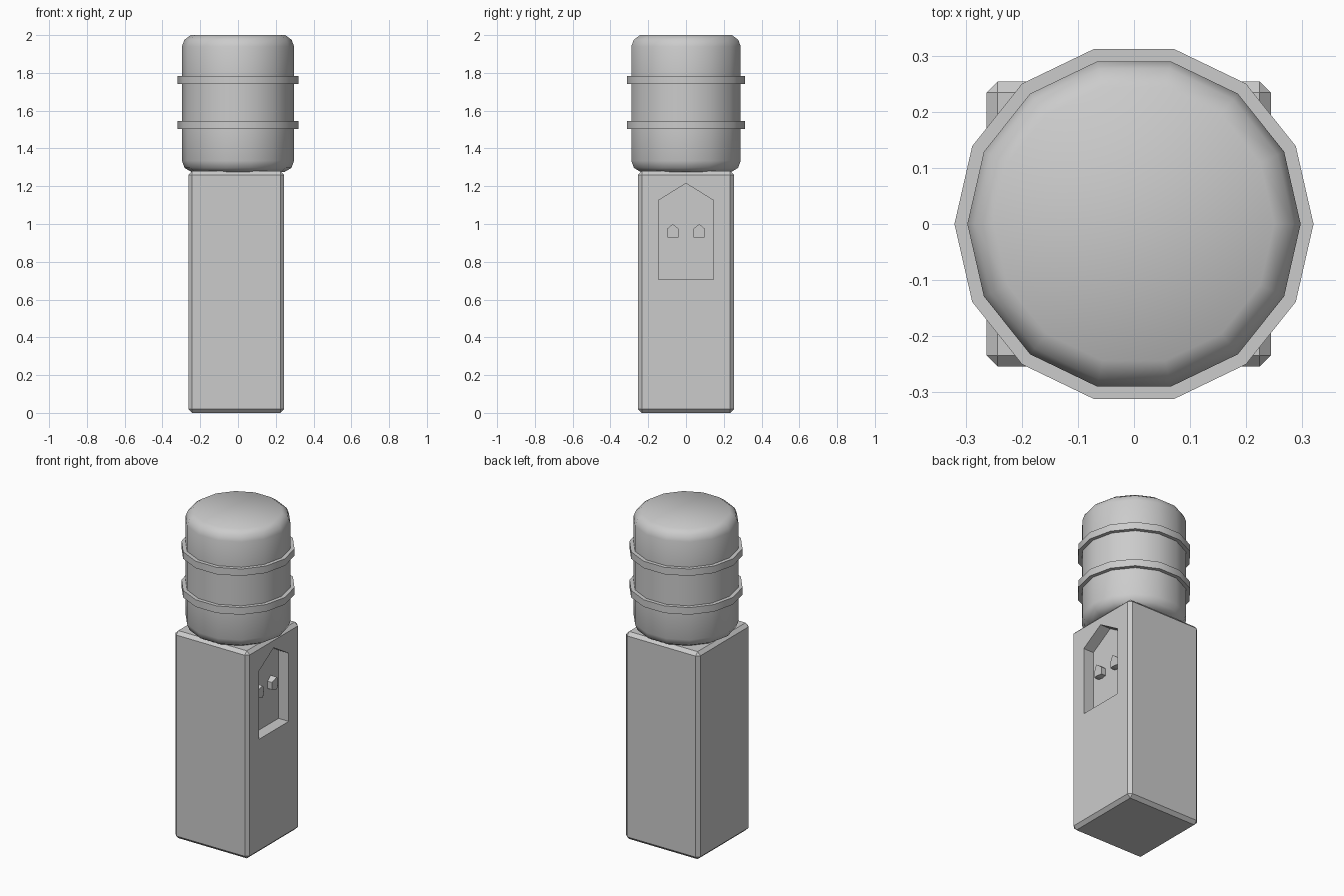
import bpy, bmesh, math

if "Cube" in bpy.data.objects:
    bpy.data.objects.remove(bpy.data.objects["Cube"])

SIDES = 14


def add_object(name, bm):
    bmesh.ops.recalc_face_normals(bm, faces=bm.faces[:])
    mesh = bpy.data.meshes.new(name)
    bm.to_mesh(mesh)
    bm.free()
    obj = bpy.data.objects.new(name, mesh)
    bpy.context.collection.objects.link(obj)
    return obj


def select_only(obj):
    bpy.ops.object.select_all(action='DESELECT')
    obj.select_set(True)
    bpy.context.view_layer.objects.active = obj


def prism(name, outline, offset):
    """Extrude a closed 3D outline along an offset vector."""
    bm = bmesh.new()
    face = bm.faces.new([bm.verts.new(p) for p in outline])
    ext = bmesh.ops.extrude_face_region(bm, geom=[face], use_keep_orig=True)
    moved = [g for g in ext["geom"] if isinstance(g, bmesh.types.BMVert)]
    bmesh.ops.translate(bm, verts=moved, vec=offset)
    return add_object(name, bm)


def revolve(name, profile):
    """Lathe a (radius, z) profile and cap both ends."""
    bm = bmesh.new()
    rings = []
    for r, z in profile:
        rings.append([bm.verts.new((r * math.cos(2 * math.pi * i / SIDES),
                                    r * math.sin(2 * math.pi * i / SIDES), z))
                      for i in range(SIDES)])
    for a, b in zip(rings, rings[1:]):
        for i in range(SIDES):
            j = (i + 1) % SIDES
            bm.faces.new((a[i], a[j], b[j], b[i]))
    bm.faces.new(rings[0])
    bm.faces.new(rings[-1])
    return add_object(name, bm)


# Cabinet: chamfered box, slightly behind centre in x
x0, x1, hy, top = -0.263, 0.244, 0.254, 1.28
cabinet = prism("cabinet", [(x0, -hy, 0), (x1, -hy, 0), (x1, hy, 0), (x0, hy, 0)],
                (0, 0, top))
bevel = cabinet.modifiers.new("chamfer", 'BEVEL')
bevel.width = 0.02
bevel.segments = 1

# Dispensing recess with a pointed top, cut into the right face
depth = 0.07
back = x1 - depth
cutter = prism("recess_cutter",
               [(back, y, z) for y, z in ((-0.146, 0.705), (0.146, 0.705), (0.146, 1.125),
                                          (0, 1.215), (-0.146, 1.125))],
               (depth + 0.1, 0, 0))
cut = cabinet.modifiers.new("recess", 'BOOLEAN')
cut.operation = 'DIFFERENCE'
cut.solver = 'EXACT'
cut.object = cutter
select_only(cabinet)
for name in ("chamfer", "recess"):
    bpy.ops.object.modifier_apply(modifier=name)
bpy.data.objects.remove(cutter)

# Two taps: small gabled blocks with a ridged front
for name, y in (("left_tap", -0.07), ("right_tap", 0.07)):
    tap = prism(name, [(back - 0.005, y + a, b) for a, b in
                       ((-0.03, 0.93), (0, 0.925), (0.03, 0.93), (0.03, 0.975),
                        (0, 1.0), (-0.03, 0.975))],
                (0.035, 0, 0))
    for v in tap.data.vertices:
        if v.co.x > back and abs(v.co.y - y) < 0.001:
            v.co.x += 0.012

# Bottle with two raised bands
R, B = 0.297, 0.32
bottle = revolve("water_bottle", [
    (0.245, 1.275), (0.283, 1.297), (R, 1.335),
    (R, 1.502), (B, 1.502), (B, 1.546), (R, 1.546),
    (R, 1.741), (B, 1.741), (B, 1.784), (R, 1.784),
    (R, 1.94), (0.284, 1.975), (0.25, 2.0)])
select_only(bottle)
bpy.ops.object.shade_smooth_by_angle(angle=math.radians(50))
